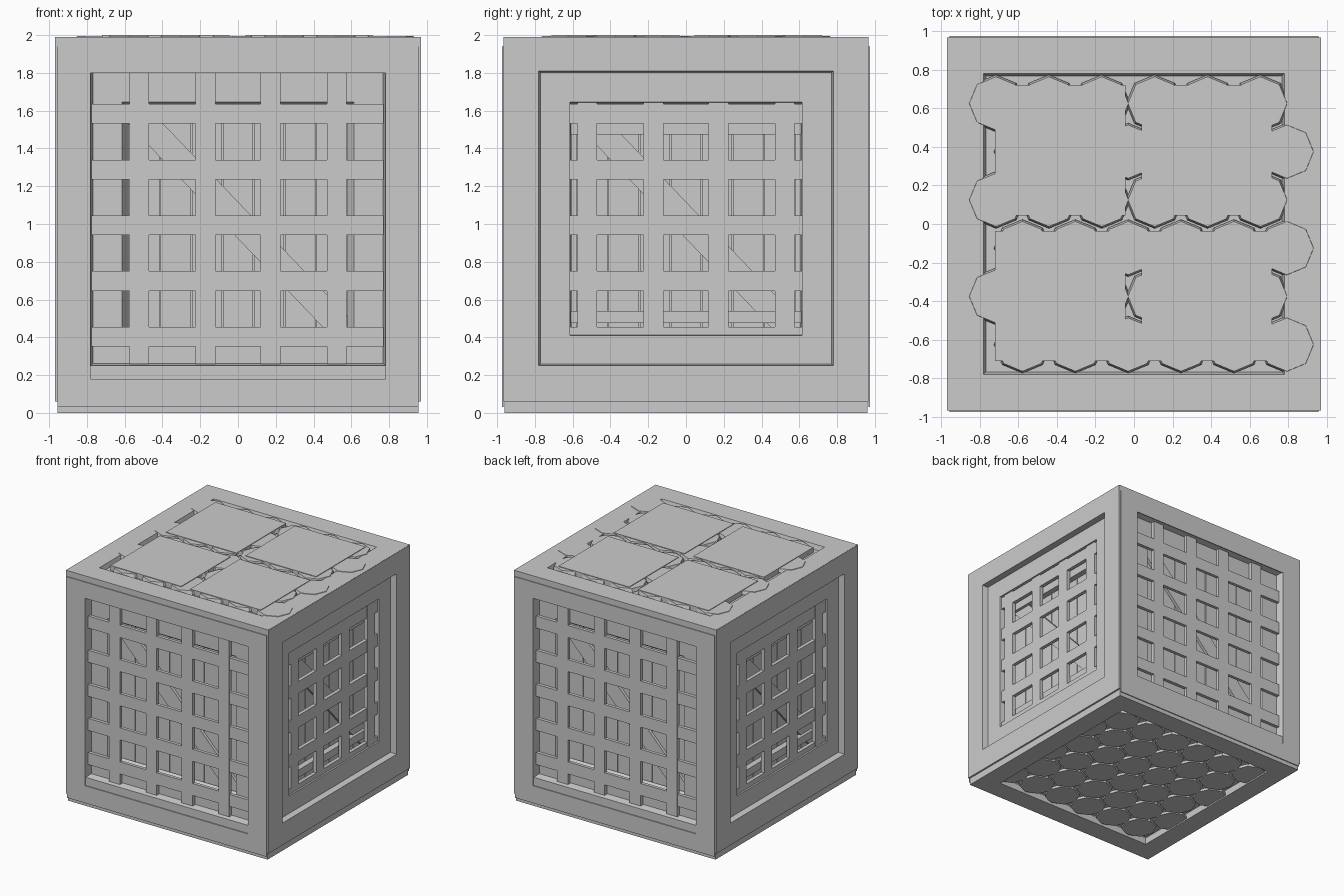
import bpy, bmesh, math
from mathutils import Matrix, Vector

if "Cube" in bpy.data.objects:
    bpy.data.objects.remove(bpy.data.objects["Cube"])

# maps local (across, up, outward) to world for each side of the cube
SIDES = {
    "front": lambda u, v, d: (u, -d, v),
    "back": lambda u, v, d: (-u, d, v),
    "right": lambda u, v, d: (d, u, v),
    "left": lambda u, v, d: (-d, -u, v),
    "flat": lambda u, v, d: (u, v, d),
}


def finish(name, bm):
    bmesh.ops.recalc_face_normals(bm, faces=bm.faces)
    me = bpy.data.meshes.new(name)
    bm.to_mesh(me)
    bm.free()
    ob = bpy.data.objects.new(name, me)
    bpy.context.collection.objects.link(ob)
    return ob


def add_box(bm, side, u0, u1, v0, v1, d0, d1):
    f = SIDES[side]
    a, b = Vector(f(u0, v0, d0)), Vector(f(u1, v1, d1))
    s = b - a
    m = Matrix.Translation((a + b) / 2) @ Matrix.Diagonal((abs(s.x), abs(s.y), abs(s.z), 1))
    bmesh.ops.create_cube(bm, size=1, matrix=m)


def ring(name, side, outer, inner, d0, d1, slope=0.0):
    """Rectangular frame with an opening that narrows inward by slope."""
    f = SIDES[side]
    bm = bmesh.new()

    def loop(r, d, e=0):
        u0, u1, v0, v1 = r
        pts = ((u0 + e, v0 + e), (u1 - e, v0 + e), (u1 - e, v1 - e), (u0 + e, v1 - e))
        return [bm.verts.new(f(u, v, d)) for u, v in pts]

    loops = [loop(outer, d1), loop(inner, d1), loop(inner, d0, slope), loop(outer, d0)]
    for k in range(4):
        a, b = loops[k], loops[(k + 1) % 4]
        for i in range(4):
            j = (i + 1) % 4
            bm.faces.new((a[i], a[j], b[j], b[i]))
    return finish(name, bm)


def lattice(name, side, d0, d1):
    """Crossed flat bars, four upright and five level."""
    bm = bmesh.new()
    for u in (-0.522, -0.172, 0.172, 0.522):
        add_box(bm, side, u - 0.052, u + 0.052, 0.26, 1.80, d0, d1)
    for k in range(5):
        z = 0.403 + 0.295 * k
        add_box(bm, side, -0.775, 0.77, z - 0.052, z + 0.052, d0 + 0.001, d1 - 0.001)
    finish(name, bm)


def discs(name, z0, z1, r0, r1):
    """Staggered rows of octagonal discs."""
    bm = bmesh.new()
    for row in range(6):
        for col in range(6):
            x = -0.715 + 0.274 * col + (0.137 if row % 2 == 0 else 0)
            m = Matrix.Translation((x, -0.625 + 0.25 * row, (z0 + z1) / 2))
            bmesh.ops.create_cone(bm, cap_ends=True, segments=8, radius1=r0,
                                  radius2=r1, depth=z1 - z0, matrix=m)
    finish(name, bm)


HOLE = (-0.615, 0.615, 0.41, 1.645)

# front and back walls: thin raised panel, frame, lattice, inner frame behind
for s in ("front", "back"):
    ring(s + "_panel", s, (-0.955, 0.955, 0.03, 1.94), (-0.78, 0.78, 0.18, 1.8), 0.966, 0.974)
    ring(s + "_frame", s, (-0.955, 0.955, 0.06, 1.94), (-0.78, 0.78, 0.25, 1.81), 0.90, 0.966, 0.012)
    lattice(s + "_lattice", s, 0.91, 0.94)
    ring(s + "_inner_frame", s, (-0.87, 0.87, 0.1, 1.94), HOLE, 0.85, 0.905, 0.035)

# side walls: outer frame, stepped inner frame, lattice set into it
for s in ("right", "left"):
    ring(s + "_frame", s, (-0.966, 0.966, 0.06, 1.99), (-0.78, 0.78, 0.25, 1.81), 0.90, 0.97, 0.012)
    ring(s + "_inner_frame", s, (-0.87, 0.87, 0.1, 1.94), HOLE, 0.85, 0.92, 0.008)
    lattice(s + "_lattice", s, 0.875, 0.908)

# top and bottom frames
ring("top_frame", "flat", (-0.967, 0.967, -0.967, 0.967), (-0.78, 0.78, -0.78, 0.78), 1.94, 1.991, 0.015)
ring("bottom_frame", "flat", (-0.955, 0.955, -0.96, 0.96), (-0.78, 0.78, -0.78, 0.78), 0.0, 0.06)

# octagonal disc layers
discs("top_discs", 1.965, 1.995, 0.148, 0.138)
discs("bottom_discs", 0.012, 0.035, 0.145, 0.145)

# four square tiles on top
bm = bmesh.new()
for x in (-0.383, 0.378):
    for y in (-0.373, 0.383):
        add_box(bm, "flat", x - 0.338, x + 0.338, y - 0.338, y + 0.338, 1.955, 2.0)
finish("top_tiles", bm)

# inner crate with upright boards, level rails and a diagonal brace on each side
bm = bmesh.new()
add_box(bm, "flat", -0.80, 0.80, -0.80, 0.80, 0.08, 1.95)
finish("inner_crate", bm)
for s in ("front", "back", "right", "left"):
    f = SIDES[s]
    bm = bmesh.new()
    for k in range(9):
        u = -0.66 + 0.165 * k
        add_box(bm, s, u - 0.079, u + 0.079, 0.3, 1.75, 0.80, 0.815)
    if s in ("right", "left"):
        add_box(bm, s, -0.7, 0.7, 1.475, 1.645, 0.80, 0.865)
        add_box(bm, s, -0.7, 0.7, 0.475, 0.54, 0.80, 0.865)
    finish(s + "_crate_boards", bm)
    bm = bmesh.new()
    pts = ((-0.62, 1.57), (-0.62, 1.65), (-0.51, 1.65), (0.62, 0.47), (0.62, 0.39), (0.51, 0.39))
    lo = [bm.verts.new(f(u, v, 0.81)) for u, v in pts]
    hi = [bm.verts.new(f(u, v, 0.84)) for u, v in pts]
    bm.faces.new(lo)
    bm.faces.new(hi)
    for i in range(6):
        j = (i + 1) % 6
        bm.faces.new((lo[i], lo[j], hi[j], hi[i]))
    finish(s + "_crate_brace", bm)
